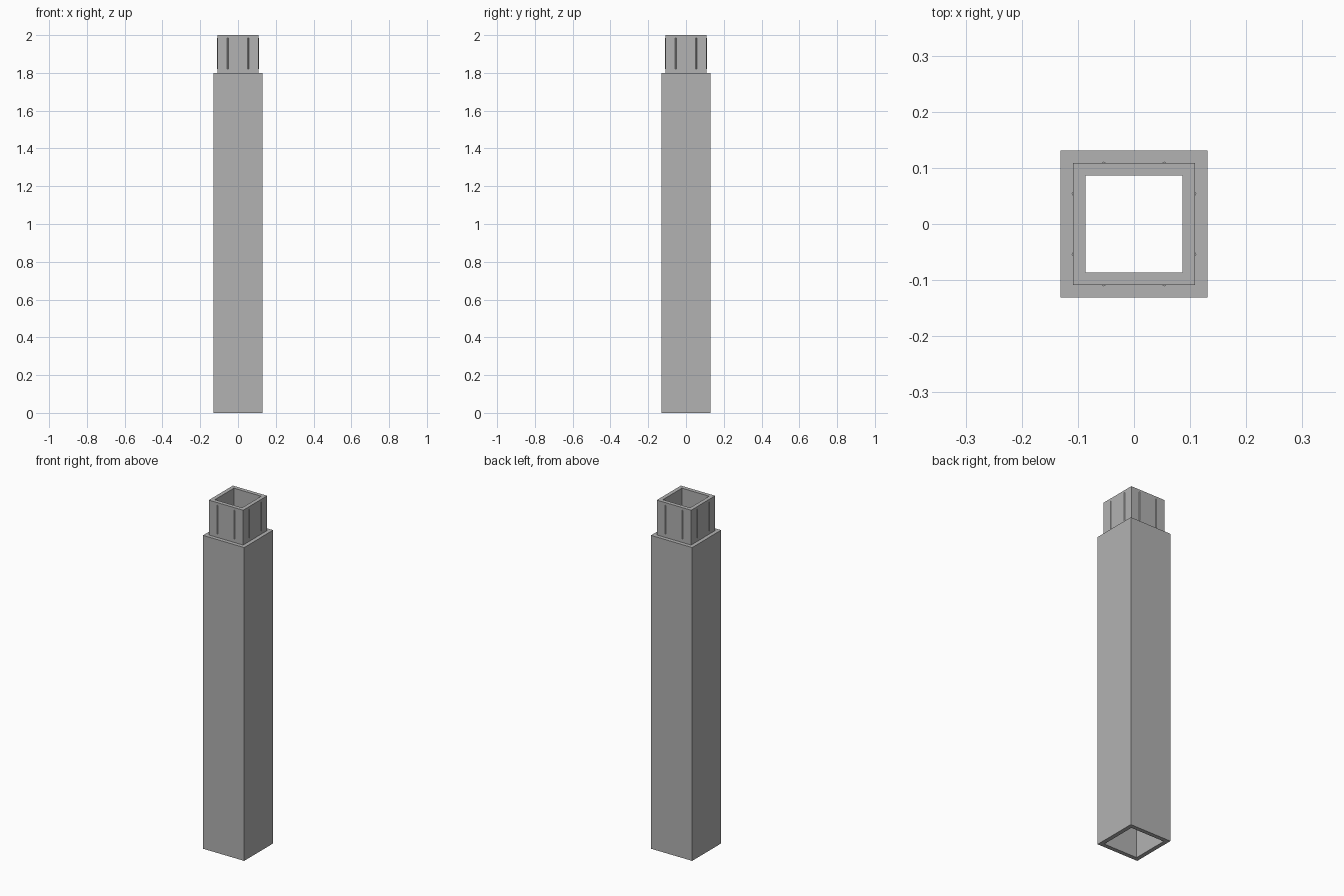
import bpy, bmesh
from mathutils import Matrix
from math import pi

cube = bpy.data.objects.get("Cube")
if cube:
    bpy.data.objects.remove(cube, do_unlink=True)

grey = bpy.data.materials.new("plain grey")
grey.use_nodes = True
colour = (0.448, 0.448, 0.448, 1)
grey.diffuse_color = colour
grey.node_tree.nodes["Principled BSDF"].inputs["Base Color"].default_value = colour

OUTER, PLUG, BORE = 0.131, 0.109, 0.0865
SHOULDER, TOP = 1.8, 2.0


def finish(bm, name):
    bmesh.ops.recalc_face_normals(bm, faces=bm.faces)
    mesh = bpy.data.meshes.new(name)
    bm.to_mesh(mesh)
    bm.free()
    mesh.materials.append(grey)
    obj = bpy.data.objects.new(name, mesh)
    bpy.context.collection.objects.link(obj)
    return obj


def square_ring(bm, half, z):
    corners = [(-1, -1), (1, -1), (1, 1), (-1, 1)]
    return [bm.verts.new((half * x, half * y, z)) for x, y in corners]


# Hollow square post: socket below, stepped plug above, one closed wall profile
profile = [(OUTER, 0), (OUTER, SHOULDER), (PLUG, SHOULDER), (PLUG, TOP),
           (BORE, TOP), (BORE, 1.78), (PLUG - 0.002, 1.75), (PLUG - 0.002, 0)]
bm = bmesh.new()
rings = [square_ring(bm, half, z) for half, z in profile]
for i, ring in enumerate(rings):
    after = rings[(i + 1) % len(rings)]
    for j in range(4):
        k = (j + 1) % 4
        bm.faces.new((ring[j], ring[k], after[k], after[j]))
finish(bm, "hollow_post")

# Slim friction ribs, two on each side of the plug
bm = bmesh.new()
for side in range(4):
    turn = Matrix.Rotation(side * pi / 2, 4, "Z")
    for x in (-0.054, 0.054):
        section = [(x - 0.003, -PLUG), (x, -PLUG - 0.0025), (x + 0.003, -PLUG)]
        low = [bm.verts.new(turn @ Matrix.Translation((px, py, 1.82)).translation)
               for px, py in section]
        face = bm.faces.new(low)
        grown = bmesh.ops.extrude_face_region(bm, geom=[face])["geom"]
        raised = [v for v in grown if isinstance(v, bmesh.types.BMVert)]
        bmesh.ops.translate(bm, verts=raised, vec=(0, 0, 0.165))
finish(bm, "plug_ribs")
